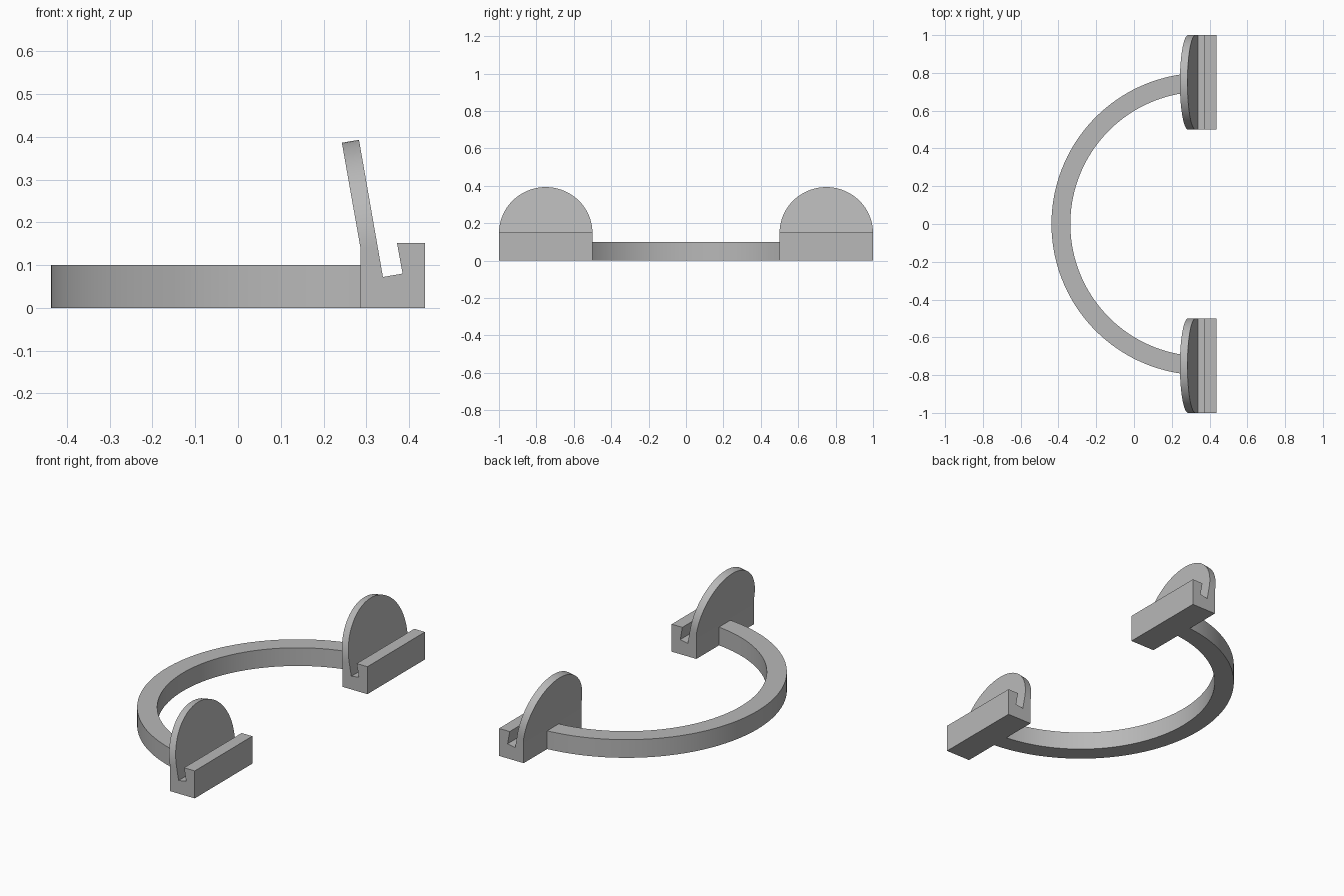
import bpy, bmesh, math
from mathutils import Vector

cube = bpy.data.objects.get("Cube")
if cube:
    bpy.data.objects.remove(cube, do_unlink=True)

grey = bpy.data.materials.new("light grey")
grey.use_nodes = True
colour = (0.48, 0.48, 0.48, 1)
grey.diffuse_color = colour
grey.node_tree.nodes["Principled BSDF"].inputs["Base Color"].default_value = colour


def prism(name, points, offset):
    """Extrude a closed outline of 3D points along an offset."""
    bm = bmesh.new()
    face = bm.faces.new([bm.verts.new(p) for p in points])
    side = bmesh.ops.extrude_face_region(bm, geom=[face])["geom"]
    moved = [g for g in side if isinstance(g, bmesh.types.BMVert)]
    bmesh.ops.translate(bm, verts=moved, vec=offset)
    bmesh.ops.recalc_face_normals(bm, faces=bm.faces)
    mesh = bpy.data.meshes.new(name)
    bm.to_mesh(mesh)
    bm.free()
    obj = bpy.data.objects.new(name, mesh)
    bpy.context.collection.objects.link(obj)
    mesh.materials.append(grey)
    return obj


def activate(obj):
    bpy.ops.object.select_all(action="DESELECT")
    obj.select_set(True)
    bpy.context.view_layer.objects.active = obj


def finish(obj):
    activate(obj)
    bpy.ops.object.shade_smooth_by_angle(angle=math.radians(30))


# Curved connecting arm: part of a ring, its ends buried in the brackets
centre_x, outer, inner, steps = 0.363, 0.8, 0.7, 72


def arc(radius):
    start = math.acos((0.31 - centre_x) / radius)
    sweep = 2 * (math.pi - start)
    return [Vector((centre_x + radius * math.cos(start + sweep * i / steps),
                    radius * math.sin(start + sweep * i / steps), 0))
            for i in range(steps + 1)]


arm = prism("curved_arm", arc(outer) + arc(inner)[::-1], Vector((0, 0, 0.1)))
finish(arm)

# Bracket side profile: slotted foot with a leaning back plate
profile = [(0.287, 0), (0.437, 0), (0.437, 0.151), (0.372, 0.151),
           (0.385, 0.08), (0.339, 0.072), (0.283, 0.393), (0.243, 0.386),
           (0.287, 0.137)]

# Rounded outline that trims the plate, square to its lean
lean = math.radians(10)
up = Vector((-math.sin(lean), 0, math.cos(lean)))
normal = Vector((math.cos(lean), 0, math.sin(lean)))
hub = Vector((0.2865, 0.75, 0.14)) - normal * 0.3
across = Vector((0, 0.25, 0))
outline = [hub + across * math.cos(math.pi * i / 48) + up * 0.25 * math.sin(math.pi * i / 48)
           for i in range(49)]
outline += [hub - across - up * 0.4, hub + across - up * 0.4]

for name, side in (("back_bracket", 1), ("front_bracket", -1)):
    bracket = prism(name, [Vector((x, side * 0.45, z)) for x, z in profile],
                    Vector((0, side * 0.6, 0)))
    trim = prism("trim", [Vector((p.x, side * p.y, p.z)) for p in outline], normal * 0.8)
    trim.hide_render = True
    activate(bracket)
    cut = bracket.modifiers.new("Round top", "BOOLEAN")
    cut.operation = "INTERSECT"
    cut.solver = "EXACT"
    cut.object = trim
    bpy.ops.object.modifier_apply(modifier=cut.name)
    bpy.data.objects.remove(trim, do_unlink=True)
    finish(bracket)
